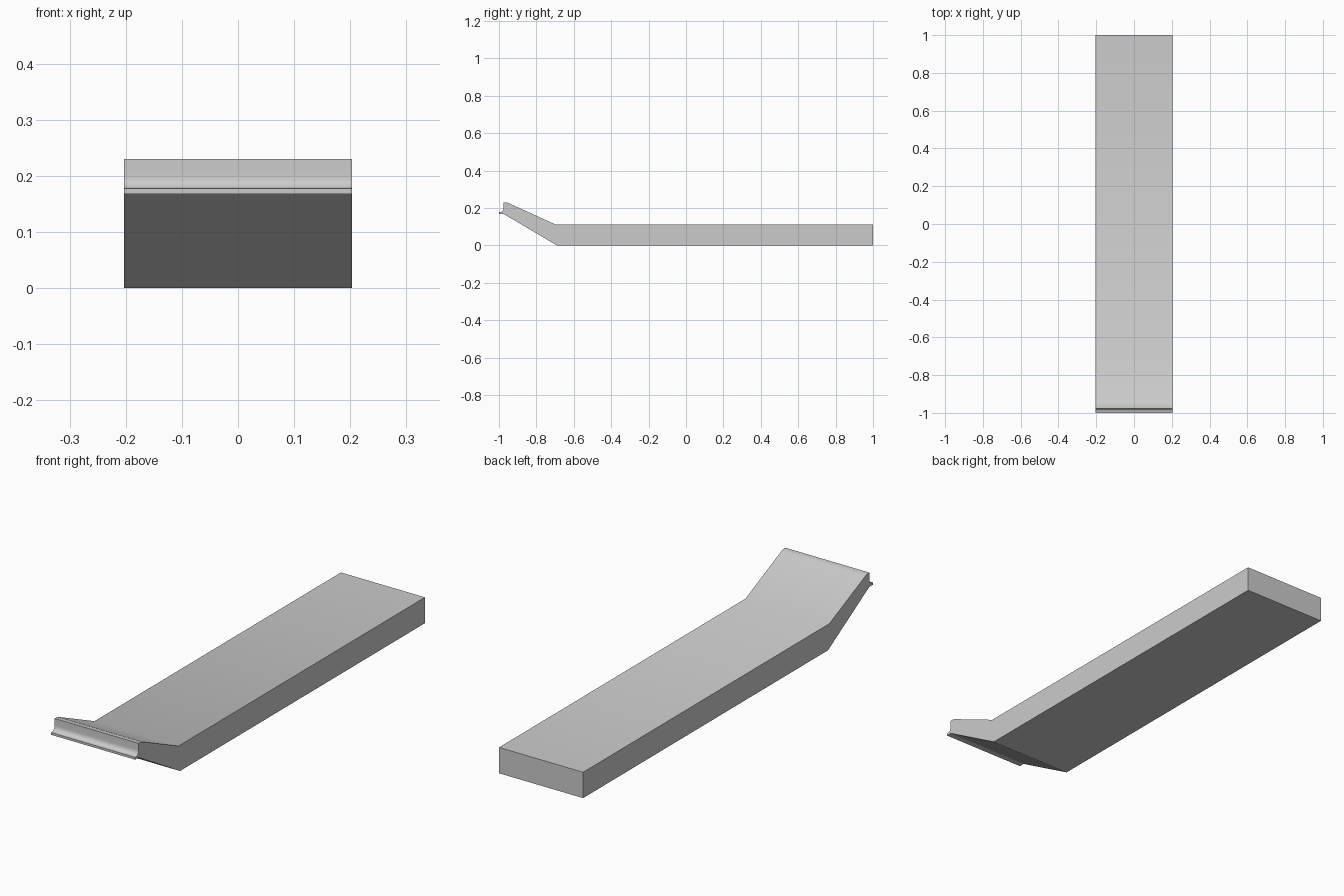
import bpy
import bmesh
import math

cube = bpy.data.objects.get("Cube")
if cube:
    bpy.data.objects.remove(cube, do_unlink=True)

HALF_WIDTH = 0.203

grey = bpy.data.materials.new("light grey")
grey.use_nodes = True
colour = (0.6, 0.6, 0.6, 1)
grey.diffuse_color = colour
grey.node_tree.nodes["Principled BSDF"].inputs["Base Color"].default_value = colour

# Side profile (y, z): flat slab, raised ramp, then a lipped front edge
profile = [(1, 0), (1, 0.113), (-0.7, 0.113), (-0.948, 0.226), (-0.96, 0.23), (-0.976, 0.23)]

# Concave cove running from the nose down to the lip
profile.append((-0.976, 0.2))
for i in range(1, 6):
    a = math.radians(90 * i / 6)
    profile.append((-0.994 + 0.018 * math.cos(a), 0.2 - 0.022 * math.sin(a)))
profile += [(-1, 0.178), (-1, 0.168), (-0.975, 0.168), (-0.69, 0)]

# Extrude the profile across the width
bm = bmesh.new()
face = bm.faces.new([bm.verts.new((-HALF_WIDTH, y, z)) for y, z in profile])
side = bmesh.ops.extrude_face_region(bm, geom=[face])
bmesh.ops.translate(bm, vec=(2 * HALF_WIDTH, 0, 0),
                    verts=[v for v in side["geom"] if isinstance(v, bmesh.types.BMVert)])
bmesh.ops.recalc_face_normals(bm, faces=bm.faces)
mesh = bpy.data.meshes.new("bent_slab")
bm.to_mesh(mesh)
bm.free()
mesh.materials.append(grey)

slab = bpy.data.objects.new("bent_slab", mesh)
bpy.context.collection.objects.link(slab)
bpy.context.view_layer.objects.active = slab
slab.select_set(True)
bpy.ops.object.shade_smooth_by_angle(angle=math.radians(30))
